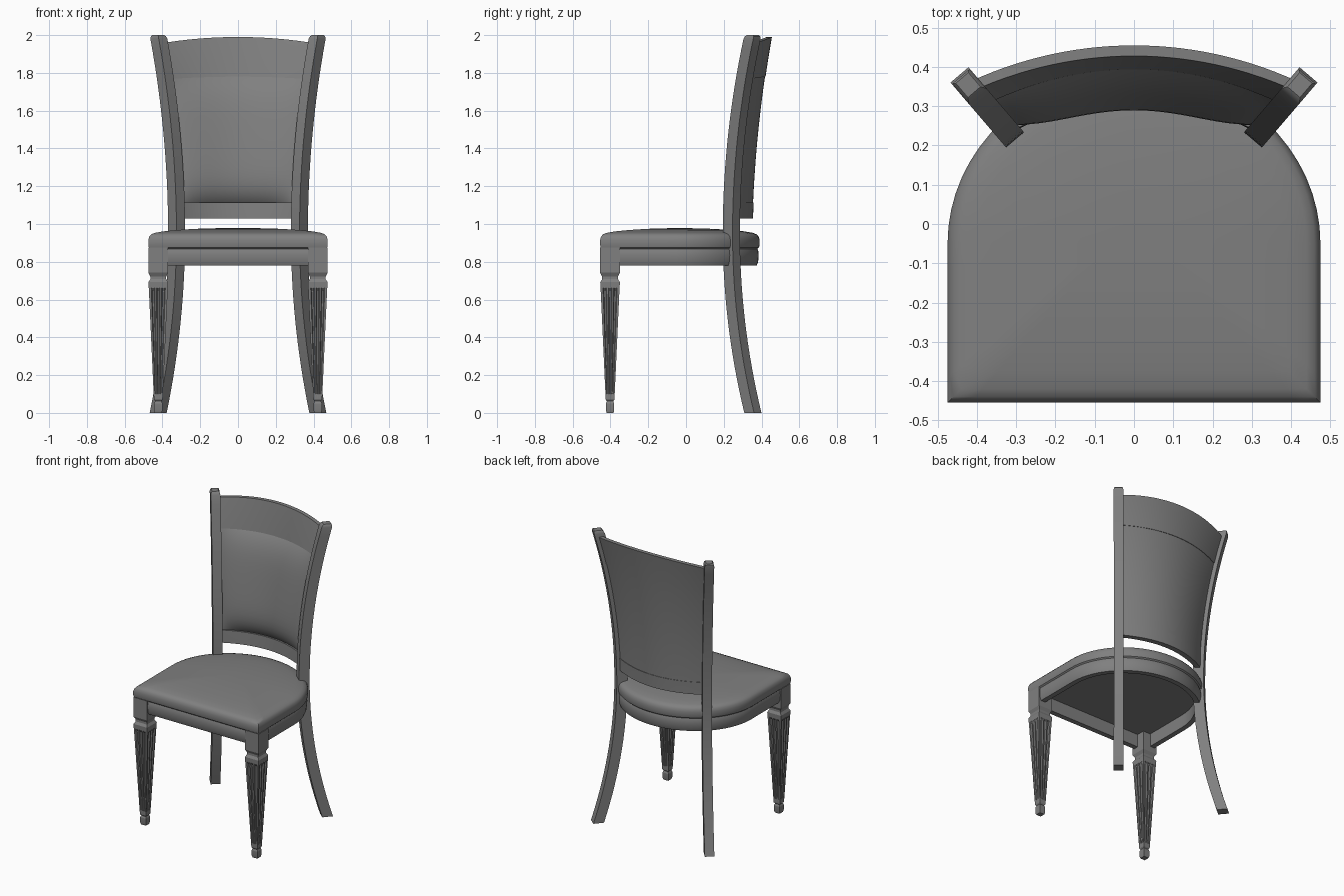
import bpy, bmesh, math

if "Cube" in bpy.data.objects:
    bpy.data.objects.remove(bpy.data.objects["Cube"])

mat = bpy.data.materials.new("grey wood and fabric")
mat.diffuse_color = (0.216, 0.216, 0.216, 1)
mat.use_nodes = True
mat.node_tree.nodes["Principled BSDF"].inputs["Base Color"].default_value = mat.diffuse_color


def finish(name, verts, faces, angle=35):
    me = bpy.data.meshes.new(name)
    me.from_pydata(verts, [], faces)
    bm = bmesh.new()
    bm.from_mesh(me)
    bmesh.ops.recalc_face_normals(bm, faces=bm.faces)
    bm.to_mesh(me)
    bm.free()
    me.materials.append(mat)
    ob = bpy.data.objects.new(name, me)
    bpy.context.collection.objects.link(ob)
    bpy.ops.object.select_all(action='DESELECT')
    ob.select_set(True)
    bpy.context.view_layer.objects.active = ob
    bpy.ops.object.shade_smooth_by_angle(angle=math.radians(angle))
    return ob


def loft(name, rings, cap=True, closed=False, angle=35):
    """Skin a list of equal-length rings; cap the ends or join last to first."""
    n = len(rings[0])
    verts = [p for r in rings for p in r]
    faces = []
    for k in range(len(rings) if closed else len(rings) - 1):
        a, b = k * n, ((k + 1) % len(rings)) * n
        for i in range(n):
            j = (i + 1) % n
            faces.append((a + i, a + j, b + j, b + i))
    if cap and not closed:
        faces.append(tuple(range(n)))
        faces.append(tuple(range((len(rings) - 1) * n, len(rings) * n)))
    return finish(name, verts, faces, angle)


# Seat outline: square front, half-round back
outline = []
for i in range(16):
    outline.append((-0.475 + 0.95 * i / 16, -0.455))
for i in range(6):
    outline.append((0.475, -0.455 + 0.405 * i / 6))
for i in range(32):
    a = math.pi * i / 32
    outline.append((0.475 * math.cos(a), -0.05 + 0.44 * math.sin(a)))
for i in range(6):
    outline.append((-0.475, -0.05 - 0.405 * i / 6))


def seat_ring(inset, z):
    fx, fy = 1 - inset / 0.475, 1 - inset / 0.4225
    return [(x * fx, -0.0325 + (y + 0.0325) * fy, z) for x, y in outline]


# Domed seat cushion
loft("seat_cushion", [seat_ring(d, z) for d, z in (
    (0.012, 0.868), (0.003, 0.876), (0, 0.89), (0, 0.915), (0.005, 0.933), (0.015, 0.945),
    (0.035, 0.953), (0.08, 0.961), (0.15, 0.968), (0.24, 0.974), (0.32, 0.977), (0.39, 0.978))])

# Seat frame with rounded outer edge, open underneath
loft("seat_frame", [seat_ring(d, z) for d, z in (
    (0.05, 0.875), (0.014, 0.875), (0.008, 0.86), (0.005, 0.835), (0.008, 0.80),
    (0.016, 0.78), (0.05, 0.78))], closed=True)


# Fluted square front legs
FLUTES = (-0.55, 0, 0.55)


def leg_ring(cx, cy, h, z, depth=0):
    pts = []
    for k in range(4):
        c, s = math.cos(k * math.pi / 2), math.sin(k * math.pi / 2)
        side = [(-1, 0)]
        for f in FLUTES:
            side += [(f - 0.19, 0), (f - 0.09, 0.8), (f + 0.09, 0.8), (f + 0.19, 0)]
        for t, d in side:
            x, y = t * h, -h + d * depth
            pts.append((cx + x * c - y * s, cy + x * s + y * c, z))
    return pts


for side, cx in (("left", -0.422), ("right", 0.422)):
    prof = ((0.018, 0, 0), (0.022, 0.015, 0), (0.022, 0.05, 0), (0.017, 0.062, 0),
            (0.023, 0.07, 0), (0.0245, 0.10, 0), (0.0255, 0.12, 0.008), (0.0495, 0.645, 0.011),
            (0.0505, 0.66, 0), (0.052, 0.692, 0), (0.042, 0.708, 0), (0.042, 0.722, 0),
            (0.0525, 0.742, 0), (0.0525, 0.875, 0))
    loft("front_leg_" + side, [leg_ring(cx, -0.402, *p) for p in prof], angle=20)


# Sabre-curved back posts running from floor to top
DX, DY = 0.65, 0.76


def post_centre(z):
    half = 1.05 if z > 0.95 else 0.95
    s = 0.15 * ((z - 0.95) / half) ** 2
    return 0.325 + DX * s, 0.24 + DY * s


def post_ring(sgn, z, k=1.0):
    cx, cy = post_centre(z)
    out = []
    for a, b in ((-1, -1), (1, -1), (1, 1), (-1, 1)):
        u, v = a * 0.034 * k, b * 0.03 * k
        out.append((sgn * (cx + DX * u + DY * v), cy + DY * u - DX * v, z))
    return out


for side, sgn in (("left", -1), ("right", 1)):
    rings = [post_ring(sgn, 1.98 * i / 32) for i in range(33)]
    rings += [post_ring(sgn, 1.993, 0.9), post_ring(sgn, 2.0, 0.7)]
    loft("back_post_" + side, rings)


# Curved back: rails and upholstered panel spanning the posts
def back_point(u, z):
    px, py = post_centre(z)
    t = (z - 1.03) / 0.96
    yc = 0.355 + 0.03 * t + 0.07 * t * t
    return px * u, yc + (py + 0.02 - yc) * u * u


def back_part(name, z0, z1, arch0, arch1, thick, inset=0.0, bulge=0.0, nv=6):
    nu = 28
    rings = []
    for i in range(nu + 1):
        u = -1 + 2 * i / nu
        a, b = z0 - arch0 * u * u, z1 - arch1 * u * u
        front, back = [], []
        for j in range(nv + 1):
            v = 0.5 - 0.5 * math.cos(math.pi * j / nv)
            z = a + (b - a) * v
            x, y = back_point(u, z)
            w = max(0, 1 - (abs(u) / 0.95) ** 4) * (1 - abs(2 * v - 1) ** 5) * (1.1 - 0.4 * v)
            front.append((x, y - thick - bulge * w, z))
            back.append((x, y - inset, z))
        rings.append(front + back[::-1])
    return loft(name, rings, angle=40)


back_part("top_rail", 1.78, 1.99, 0.014, 0.035, 0.027)
back_part("bottom_rail", 1.03, 1.115, 0, 0, 0.036)
back_part("back_cushion", 1.115, 1.78, 0, 0.014, 0.024, 0.003, 0.055, 20)
